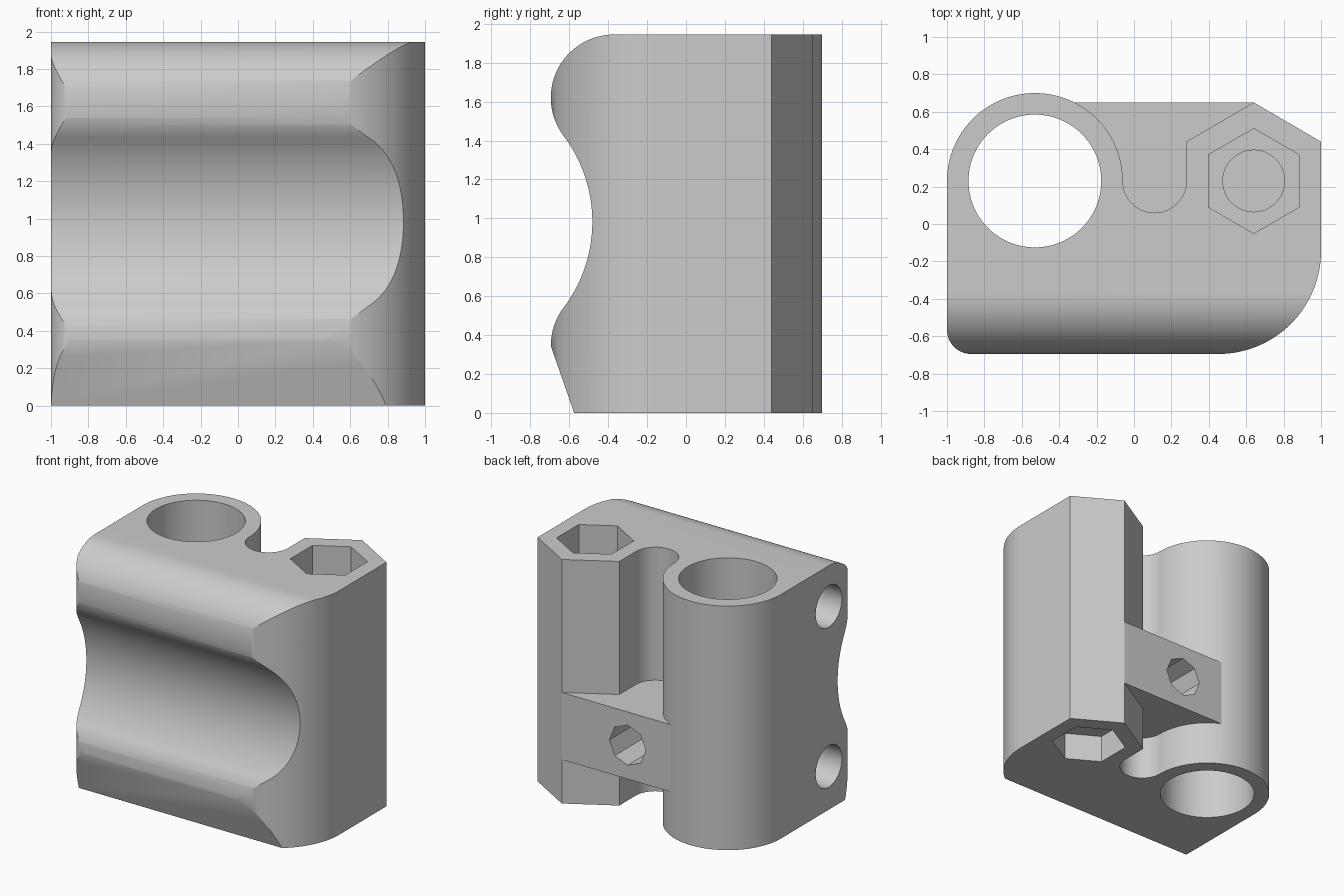
import bpy, bmesh
from math import sin, cos, radians, hypot, atan2, degrees

if "Cube" in bpy.data.objects:
    bpy.data.objects.remove(bpy.data.objects["Cube"])

HEIGHT = 1.945
grey = bpy.data.materials.new("light grey plastic")
grey.use_nodes = True
grey.diffuse_color = (0.6, 0.6, 0.6, 1)
grey.node_tree.nodes["Principled BSDF"].inputs["Base Color"].default_value = (0.6, 0.6, 0.6, 1)


def arc(centre, radius, start, end, steps=24):
    angles = [radians(start + (end - start) * i / steps) for i in range(steps + 1)]
    return [(centre[0] + radius * cos(a), centre[1] + radius * sin(a)) for a in angles]


def ring(centre, radius, sides=72, turn=0):
    return arc(centre, radius, turn, turn + 360, sides)[:-1]


def prism(name, outline, axis, low, high):
    """Extrude a 2D outline along one axis."""
    place = {"x": lambda u, v, w: (w, u, v),
             "y": lambda u, v, w: (u, w, v),
             "z": lambda u, v, w: (u, v, w)}[axis]
    bm = bmesh.new()
    ends = [[bm.verts.new(place(u, v, w)) for u, v in outline] for w in (low, high)]
    n = len(outline)
    for end in ends:
        bm.faces.new(end)
    for i in range(n):
        j = (i + 1) % n
        bm.faces.new((ends[0][i], ends[0][j], ends[1][j], ends[1][i]))
    bmesh.ops.recalc_face_normals(bm, faces=bm.faces)
    mesh = bpy.data.meshes.new(name)
    bm.to_mesh(mesh)
    bm.free()
    mesh.materials.append(grey)
    obj = bpy.data.objects.new(name, mesh)
    bpy.context.collection.objects.link(obj)
    return obj


def combine(target, tool, operation):
    """Apply a boolean and discard the tool."""
    bpy.context.view_layer.objects.active = target
    mod = target.modifiers.new("cut", "BOOLEAN")
    mod.operation, mod.object, mod.solver = operation, tool, "EXACT"
    bpy.ops.object.modifier_apply(modifier=mod.name)
    bpy.data.objects.remove(tool)


# Main block: rounded front corners, hexagonal post, slot and round tube
TUBE, POST, SLOT = (-0.53, 0.23), (0.64, 0.23), (0.11, 0.23)
plan = arc((-0.87, -0.565), 0.13, 180, 270, 16) + arc((0.45, -0.145), 0.55, 270, 360, 32)
plan += [(1, 0.44), (0.64, 0.65), (0.28, 0.44)]
plan += arc(SLOT, 0.17, 0, -180, 32) + arc(TUBE, 0.47, 0, 180, 48)[1:]
body = prism("clamp_block", plan, "z", 0, HEIGHT)

# Front contour: two beads with a wide groove between, and a bevelled foot
LOW, HIGH, BEAD = (-0.37, 0.345), (-0.37, 1.62), 0.325
groove = (-1.215, (LOW[1] + HIGH[1]) / 2)
dy, dz = LOW[0] - groove[0], HIGH[1] - groove[1]
tilt = degrees(atan2(dz, dy))
side = [(-0.575, -0.001)] + arc(LOW, BEAD, 180, 180 - tilt, 16)
side += arc(groove, hypot(dy, dz) - BEAD, -tilt, tilt, 40)[1:-1]
side += arc(HIGH, BEAD, 180 + tilt, 90, 40) + [(1, HEIGHT), (1, -0.001)]
combine(body, prism("front_contour", side, "x", -1.2, 1.2), "INTERSECT")

# Bridge across the slot
bridge = [(-0.35, 0.65), (0.64, 0.65), (0.64, 0), (-0.1, 0)]
combine(body, prism("bridge", bridge, "z", 0.35, 0.885), "UNION")

# Openings: tube bore, hexagon sockets, screw hole, bridge hole, side holes
hexagon = ring(POST, 0.28, 6, 30)
openings = [
    ("tube_bore", ring(TUBE, 0.355, 96), "z", -0.1, 2.1),
    ("upper_socket", hexagon, "z", HEIGHT - 0.4, 2.1),
    ("lower_socket", hexagon, "z", -0.1, 0.22),
    ("screw_hole", ring(POST, 0.165, 48), "z", 0.25, HEIGHT - 0.3),
    ("bridge_hole", ring((0.06, 0.62), 0.16, 8), "y", 0.1, 0.8),
    ("lower_side_hole", ring(LOW, 0.165, 48), "x", -1.2, 0.7),
    ("upper_side_hole", ring(HIGH, 0.165, 48), "x", -1.2, 0.7),
]
for opening in openings:
    combine(body, prism(*opening), "DIFFERENCE")

bpy.ops.object.select_all(action="DESELECT")
body.select_set(True)
bpy.context.view_layer.objects.active = body
bpy.ops.object.shade_smooth_by_angle(angle=radians(25))
